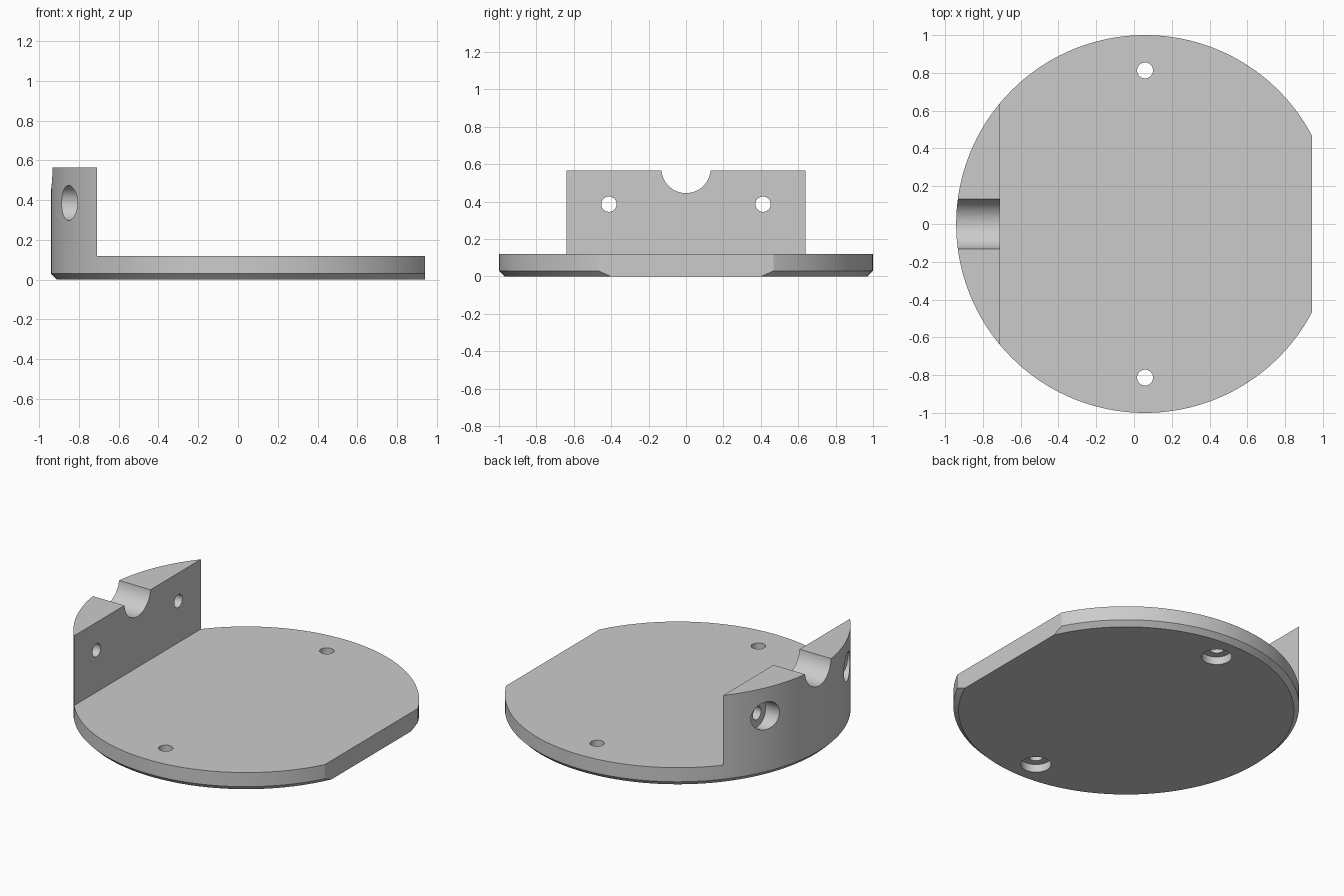
import bpy
import math
from mathutils import Matrix, Vector

cube = bpy.data.objects.get("Cube")
if cube:
    bpy.data.objects.remove(cube, do_unlink=True)

CX = 0.0585          # disc centre
FLAT_X = 0.9415      # flat on the rim
WALL_X = -0.71       # inner face of the upright wall
PLATE, TOP = 0.12, 0.565
CHAMFER = 0.03

grey = bpy.data.materials.new("plain grey")
grey.use_nodes = True
colour = (0.6, 0.6, 0.6, 1)
grey.diffuse_color = colour
grey.node_tree.nodes["Principled BSDF"].inputs["Base Color"].default_value = colour


def lathe(name, profile, sides):
    """Closed solid from (radius, height) rings about the z axis."""
    verts = [(r * math.cos(2 * math.pi * i / sides), r * math.sin(2 * math.pi * i / sides), z)
             for r, z in profile for i in range(sides)]
    faces = [list(reversed(range(sides))),
             list(range(len(verts) - sides, len(verts)))]
    for ring in range(len(profile) - 1):
        a = ring * sides
        for i in range(sides):
            j = (i + 1) % sides
            faces.append([a + i, a + j, a + sides + j, a + sides + i])
    mesh = bpy.data.meshes.new(name)
    mesh.from_pydata(verts, [], faces)
    mesh.materials.append(grey)
    obj = bpy.data.objects.new(name, mesh)
    bpy.context.collection.objects.link(obj)
    return obj


def rod(start, end, radius, sides=48):
    """Cylinder cutter between two points."""
    start, end = Vector(start), Vector(end)
    axis = end - start
    obj = lathe("cutter", [(radius, 0), (radius, axis.length)], sides)
    turn = Vector((0, 0, 1)).rotation_difference(axis).to_matrix().to_4x4()
    obj.data.transform(Matrix.Translation(start) @ turn)
    return obj


def box(low, high):
    """Box cutter between two corners."""
    low, high = Vector(low), Vector(high)
    bpy.ops.mesh.primitive_cube_add(size=1)
    obj = bpy.context.object
    obj.data.transform(Matrix.Translation((low + high) / 2) @ Matrix.Diagonal((*(high - low), 1)))
    obj.data.materials.append(grey)
    return obj


def cut(body, cutter):
    bpy.context.view_layer.update()
    mod = body.modifiers.new("cut", "BOOLEAN")
    mod.operation = "DIFFERENCE"
    mod.solver = "EXACT"
    mod.object = cutter
    cutter.hide_render = True
    bpy.context.view_layer.objects.active = body
    bpy.ops.object.modifier_apply(modifier=mod.name)
    bpy.data.objects.remove(cutter, do_unlink=True)


# Round blank with a chamfered lower rim
body = lathe("round_base_with_wall", [(1 - CHAMFER, 0), (1, CHAMFER), (1, TOP)], 160)
body.data.transform(Matrix.Translation((CX, 0, 0)))

# Clear the space above the plate, leaving the wall, and trim the flat
cut(body, box((WALL_X, -2, PLATE), (2, 2, 1)))
cut(body, box((FLAT_X, -2, -1), (2, 2, 1)))

# Half-round notch across the top of the wall
cut(body, rod((-1.2, 0, 0.577), (-0.5, 0, 0.577), 0.132, 64))

for side in (-1, 1):
    # Wall bolt hole, counterbored from outside
    y, z = 0.412 * side, 0.386
    cut(body, rod((-1.2, y, z), (-0.79, y, z), 0.088))
    cut(body, rod((-1.2, y, z), (-0.5, y, z), 0.041))
    # Plate bolt hole, counterbored from below
    y = 0.813 * side
    cut(body, rod((CX, y, -0.2), (CX, y, 0.05), 0.088))
    cut(body, rod((CX, y, -0.2), (CX, y, 0.3), 0.042))

# Smooth curved walls, sharp edges
bpy.ops.object.select_all(action="DESELECT")
body.select_set(True)
bpy.context.view_layer.objects.active = body
bpy.ops.object.shade_smooth_by_angle(angle=math.radians(25))
